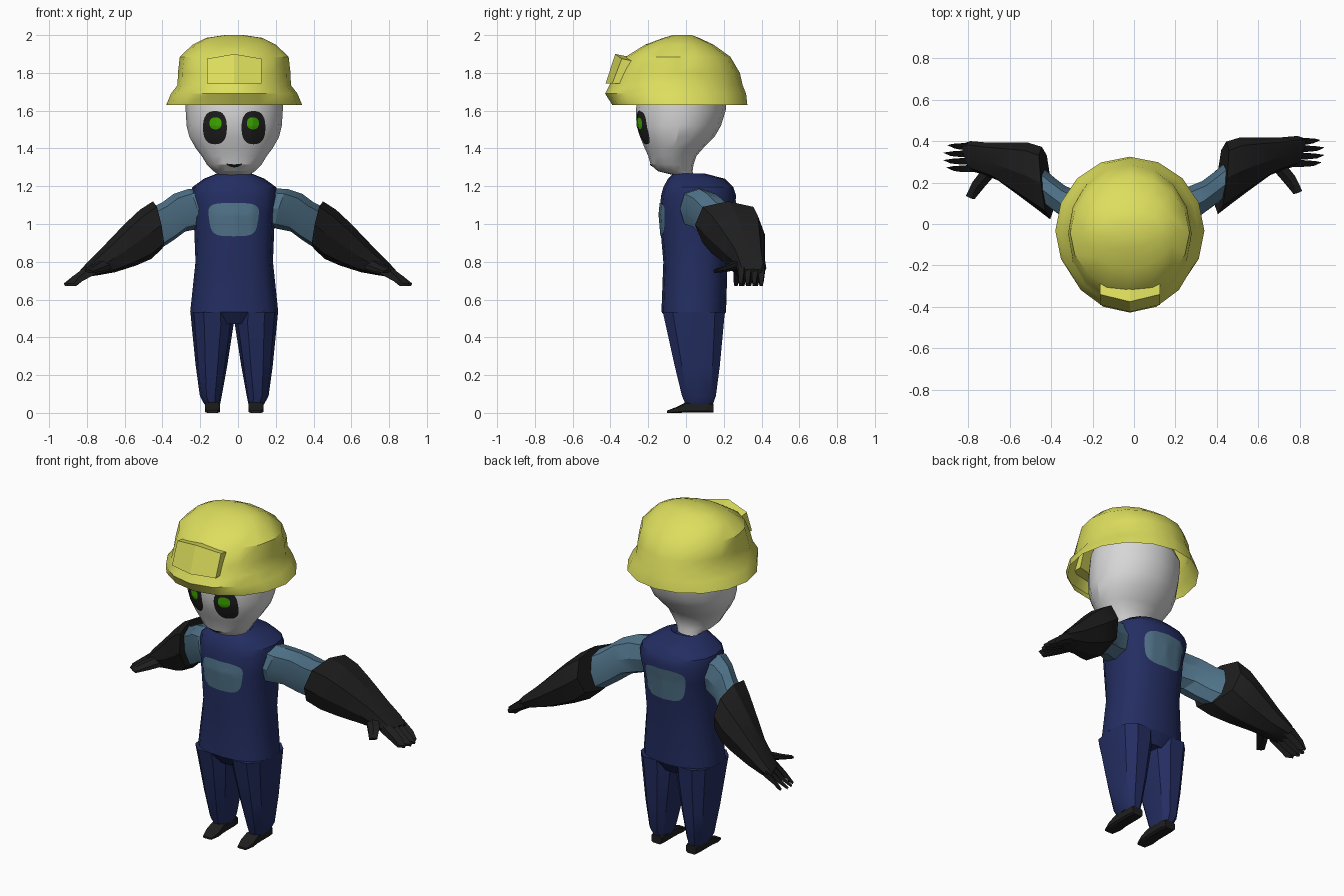
import bpy, bmesh, math
from mathutils import Vector
from mathutils.bvhtree import BVHTree

if "Cube" in bpy.data.objects:
    bpy.data.objects.remove(bpy.data.objects["Cube"])

CX = -0.02  # the body sits slightly left of the arm span centre


def material(name, rgb):
    m = bpy.data.materials.new(name)
    m.diffuse_color = (*rgb, 1)
    m.use_nodes = True
    m.node_tree.nodes["Principled BSDF"].inputs["Base Color"].default_value = m.diffuse_color
    return m


YELLOW = material("helmet yellow", (0.72, 0.73, 0.11))
WHITE = material("head pale grey", (0.68, 0.68, 0.68))
NAVY = material("overall navy", (0.017, 0.027, 0.12))
BLUE = material("shirt blue", (0.08, 0.17, 0.25))
BLACK = material("glove black", (0.013, 0.013, 0.013))
GREEN = material("pupil green", (0.05, 0.40, 0.0))


def spow(v, p):
    return math.copysign(abs(v) ** p, v)


def ring(c, u, v, n=16, e=2.0, off=0.0):
    """Superellipse loop round c with half axes u and v."""
    c, u, v = Vector(c), Vector(u), Vector(v)
    out = []
    for i in range(n):
        a = 2 * math.pi * (i + off) / n
        out.append(c + u * spow(math.cos(a), 2 / e) + v * spow(math.sin(a), 2 / e))
    return out


def finish(name, bm, mat, angle):
    bmesh.ops.recalc_face_normals(bm, faces=bm.faces)
    me = bpy.data.meshes.new(name)
    bm.to_mesh(me)
    bm.free()
    me.materials.append(mat)
    ob = bpy.data.objects.new(name, me)
    bpy.context.collection.objects.link(ob)
    if angle:
        bpy.ops.object.select_all(action='DESELECT')
        ob.select_set(True)
        bpy.context.view_layer.objects.active = ob
        bpy.ops.object.shade_smooth_by_angle(angle=math.radians(angle))
    return ob


def loft(name, rings, mat, start=True, end=True, angle=0):
    bm = bmesh.new()
    rows = [[bm.verts.new(p) for p in r] for r in rings]
    n = len(rows[0])
    for a, b in zip(rows, rows[1:]):
        for i in range(n):
            j = (i + 1) % n
            bm.faces.new((a[i], a[j], b[j], b[i]))
    if start:
        bm.faces.new(rows[0][::-1])
    if end:
        bm.faces.new(rows[-1])
    return finish(name, bm, mat, angle)


def level(z, hx, y0, y1, x=CX, n=16, e=2.0):
    """Horizontal loop given its half width and front and back y."""
    return ring((x, (y0 + y1) / 2, z), (hx, 0, 0), (0, (y1 - y0) / 2, 0), n, e)


def decal(name, target, x, z, rx, rz, mat, e=2.0, lift=0.004, d=1, taper=0.0, bend=0.0):
    """Thin patch laid on a target by casting rays along d * y."""
    me = target.data
    tree = BVHTree.FromPolygons([v.co for v in me.vertices],
                                [list(p.vertices) for p in me.polygons])
    bm = bmesh.new()

    def put(u, v):
        px = x + rx * u * (1 + taper * v)
        pz = z + rz * v + bend * u * u
        hit = tree.ray_cast(Vector((px, -2 * d, pz)), Vector((0, d, 0)))[0]
        return bm.verts.new((px, hit.y - d * lift, pz))

    n, k = 32, 7
    mid = put(0, 0)
    rows = [[put(*(p.xy * r / k)) for p in ring((0, 0, 0), (1, 0, 0), (0, 1, 0), n, e)]
            for r in range(1, k + 1)]
    for i in range(n):
        j = (i + 1) % n
        bm.faces.new((mid, rows[0][i], rows[0][j]))
        for a, b in zip(rows, rows[1:]):
            bm.faces.new((a[i], b[i], b[j], a[j]))
    return finish(name, bm, mat, 40)


# Helmet: open shell with a flared brim
loft("helmet", [level(*p) for p in (
    (1.63, .36, -.39, .325), (1.69, .335, -.428, .318), (1.735, .30, -.405, .30),
    (1.80, .298, -.375, .285), (1.885, .288, -.32, .235), (1.95, .22, -.215, .145),
    (1.985, .15, -.12, .07), (2.0, .05, -.07, .03))], YELLOW, start=False, angle=35)

# Slanted plate on the helmet front
plate = []
for dx, dy, dz in ((-.145, .035, -.025), (0, 0, 0), (.145, .035, -.025)):
    plate.append([Vector((CX + dx, y + dy, z)) for y, z in (
        (-.425, 1.745), (-.375, 1.90 + dz), (-.30, 1.885 + dz), (-.34, 1.745))])
loft("helmet_plate", plate, YELLOW)

# Head and neck
head = loft("head", [level(*p) for p in (
    (1.20, .06, -.03, .045), (1.25, .068, -.03, .04), (1.28, .11, -.15, .035),
    (1.315, .145, -.187, .04), (1.36, .172, -.20, .055), (1.40, .203, -.218, .09),
    (1.46, .237, -.243, .15), (1.52, .252, -.262, .185), (1.60, .257, -.266, .21),
    (1.70, .257, -.25, .22), (1.80, .22, -.20, .17), (1.87, .12, -.12, .08))],
    WHITE, angle=25)

# Face: eyes, pupils and mouth
for s, side in ((-1, "left"), (1, "right")):
    decal(side + "_eye", head, CX + s * .102, 1.51, .063, .088, BLACK, e=2.5)
    decal(side + "_pupil", head, CX + s * .099, 1.533, .032, .032, GREEN, e=2.3, lift=.008)
decal("mouth", head, CX, 1.308, .042, .008, BLACK, bend=.01)

# Overalls: torso
torso = loft("torso", [level(*p, e=2.4) for p in (
    (.47, .17, -.08, .17), (.535, .233, -.13, .212), (.80, .205, -.12, .22),
    (1.05, .215, -.142, .25), (1.15, .232, -.132, .266), (1.195, .222, -.12, .25),
    (1.24, .16, -.095, .205), (1.268, .09, -.065, .095), (1.245, .065, -.045, .06))],
    NAVY, angle=30)

# Pale patches on chest and back
decal("chest_patch", torso, CX - .003, 1.023, .13, .088, BLUE, e=4, taper=.1)
decal("back_patch", torso, CX, 1.03, .13, .095, BLUE, e=4, d=-1, taper=.1)

for s, side in ((-1, "left"), (1, "right")):
    # Trouser leg
    leg = []
    for z, x0, x1, y0, y1 in ((.535, .003, .232, -.13, .212), (.47, .003, .226, -.115, .206),
                              (.25, .037, .204, -.065, .184), (.09, .066, .182, -.025, .162),
                              (.045, .075, .158, -.005, .145)):
        leg.append(level(z, (x1 - x0) / 2, y0, y1, x=CX + s * (x0 + x1) / 2, n=10, e=2.5))
    loft(side + "_leg", leg, NAVY, angle=30)

    # Shoe
    loft(side + "_shoe", [ring((CX + s * .115, y, h / 2), (w, 0, 0), (0, 0, h / 2), 8, 5, .5)
                          for y, w, h in ((.145, .034, .05), (.11, .04, .06), (0, .04, .058),
                                          (-.05, .042, .032), (-.10, .028, .012))], BLACK)

    # Arm loops: x, y, z, half depth, half height, tilt of the loop
    def arm(name, rows, mat, n=8, e=2.6, off=0.0):
        loft(side + name, [ring((s * x, y + .0125 * s, z), (s * .02, hy, 0),
                                (s * t, 0, hz), n, e, off)
                           for x, y, z, hy, hz, t in rows], mat, angle=25)

    arm("_sleeve", ((.16, .055, 1.09, .10, .10, 0), (.235, .06, 1.08, .105, .105, .03),
                    (.31, .10, 1.06, .095, .10, .03), (.37, .145, 1.015, .095, .10, .03),
                    (.44, .20, .975, .10, .105, .03)), BLUE)
    arm("_glove", ((.425, .21, .995, .175, .125, .025), (.49, .245, .945, .16, .13, .03),
                   (.57, .275, .89, .13, .11, .03), (.68, .315, .815, .09, .07, .03),
                   (.77, .335, .765, .078, .038, .02), (.81, .335, .742, .065, .02, .01)), BLACK)

    # Fingers and thumb
    for i in range(4):
        y = .28 + i * .036
        tip = (.885, .90, .90, .88)[i]
        arm("_finger_%d" % (i + 1), ((.78, y, .755, .018, .02, .01),
                                     (.85, y - .002, .71, .015, .014, .008),
                                     (tip, y - .003, .678, .009, .008, .004)),
            BLACK, n=4, e=8, off=.5)
    arm("_thumb", ((.70, .265, .785, .025, .025, .02), (.75, .205, .765, .02, .018, .02),
                   (.79, .142, .75, .01, .01, .012)), BLACK, n=6)
